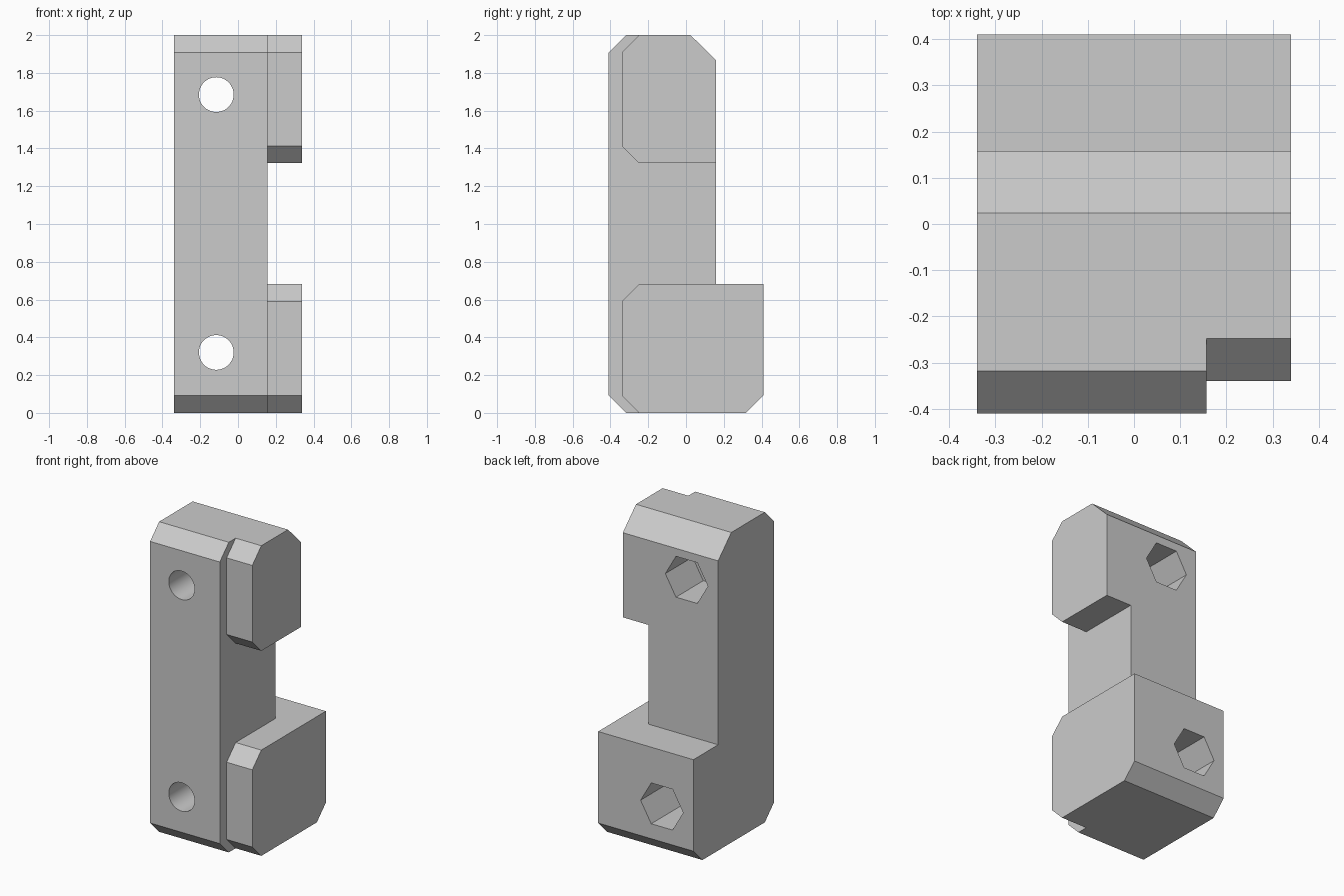
import bpy, bmesh, math

if "Cube" in bpy.data.objects:
    bpy.data.objects.remove(bpy.data.objects["Cube"], do_unlink=True)

grey = bpy.data.materials.new("plain_grey")
grey.use_nodes = True
COLOUR = (0.6, 0.6, 0.6, 1.0)
grey.diffuse_color = COLOUR
grey.node_tree.nodes["Principled BSDF"].inputs["Base Color"].default_value = COLOUR


def extruded(name, points, offset):
    """Solid made by sweeping a closed outline along an offset."""
    bm = bmesh.new()
    face = bm.faces.new([bm.verts.new(p) for p in points])
    swept = bmesh.ops.extrude_face_region(bm, geom=[face], use_keep_orig=True)
    verts = [v for v in swept["geom"] if isinstance(v, bmesh.types.BMVert)]
    bmesh.ops.translate(bm, verts=verts, vec=offset)
    bmesh.ops.recalc_face_normals(bm, faces=bm.faces)
    mesh = bpy.data.meshes.new(name)
    bm.to_mesh(mesh)
    bm.free()
    mesh.materials.append(grey)
    obj = bpy.data.objects.new(name, mesh)
    bpy.context.collection.objects.link(obj)
    return obj


def slab(name, profile, x0, x1):
    return extruded(name, [(x0, y, z) for y, z in profile], (x1 - x0, 0, 0))


def prism(name, sides, radius, x, z, y0, y1):
    ring = [2 * math.pi * i / sides for i in range(sides)]
    points = [(x + radius * math.cos(a), y0, z + radius * math.sin(a)) for a in ring]
    return extruded(name, points, (0, y1 - y0, 0))


def combine(target, tool, operation):
    tool.hide_render = True
    mod = target.modifiers.new(tool.name, "BOOLEAN")
    mod.operation, mod.solver, mod.object = operation, "EXACT", tool
    bpy.context.view_layer.objects.active = target
    bpy.ops.object.modifier_apply(modifier=mod.name)
    bpy.data.objects.remove(tool, do_unlink=True)


# Outline pieces shared by the bar and the side lugs
C = 0.092                               # front chamfer
FRONT, LUG_FRONT, BACK, UPPER_BACK = -0.41, -0.34, 0.41, 0.158
STEP, LUG_LOW, TOP = 0.682, 1.322, 2.0
EDGE, STEP_X = 0.34, 0.157
foot_back = [(BACK - C, 0), (BACK, C), (BACK, STEP)]
head_back = [(UPPER_BACK, 1.868), (0.024, TOP)]

# Main bar with the thicker foot
bracket = slab("bracket_body",
               [(FRONT + C, 0)] + foot_back + [(UPPER_BACK, STEP)] + head_back
               + [(FRONT + C, TOP), (FRONT, TOP - C), (FRONT, C)],
               -EDGE, STEP_X)

# Set-back side lugs, overlapping the bar before joining
lower_lug = slab("lower_lug",
                 [(LUG_FRONT + C, 0)] + foot_back
                 + [(LUG_FRONT + C, STEP), (LUG_FRONT, STEP - C), (LUG_FRONT, C)],
                 0.09, EDGE)
upper_lug = slab("upper_lug",
                 [(LUG_FRONT + C, LUG_LOW), (UPPER_BACK, LUG_LOW)] + head_back
                 + [(LUG_FRONT + C, TOP), (LUG_FRONT, TOP - C), (LUG_FRONT, LUG_LOW + C)],
                 0.09, EDGE)
for lug in (lower_lug, upper_lug):
    combine(bracket, lug, "UNION")

# Round screw holes with hexagonal nut pockets from the back
for z in (0.32, 1.685):
    combine(bracket, prism("screw_hole", 48, 0.092, -0.115, z, -0.6, 0.6), "DIFFERENCE")
    combine(bracket, prism("nut_pocket", 6, 0.152, -0.115, z, -0.12, 0.6), "DIFFERENCE")

# Smooth hole walls, crisp edges elsewhere
bpy.ops.object.select_all(action="DESELECT")
bracket.select_set(True)
bpy.context.view_layer.objects.active = bracket
bpy.ops.object.shade_smooth_by_angle(angle=math.radians(30))
